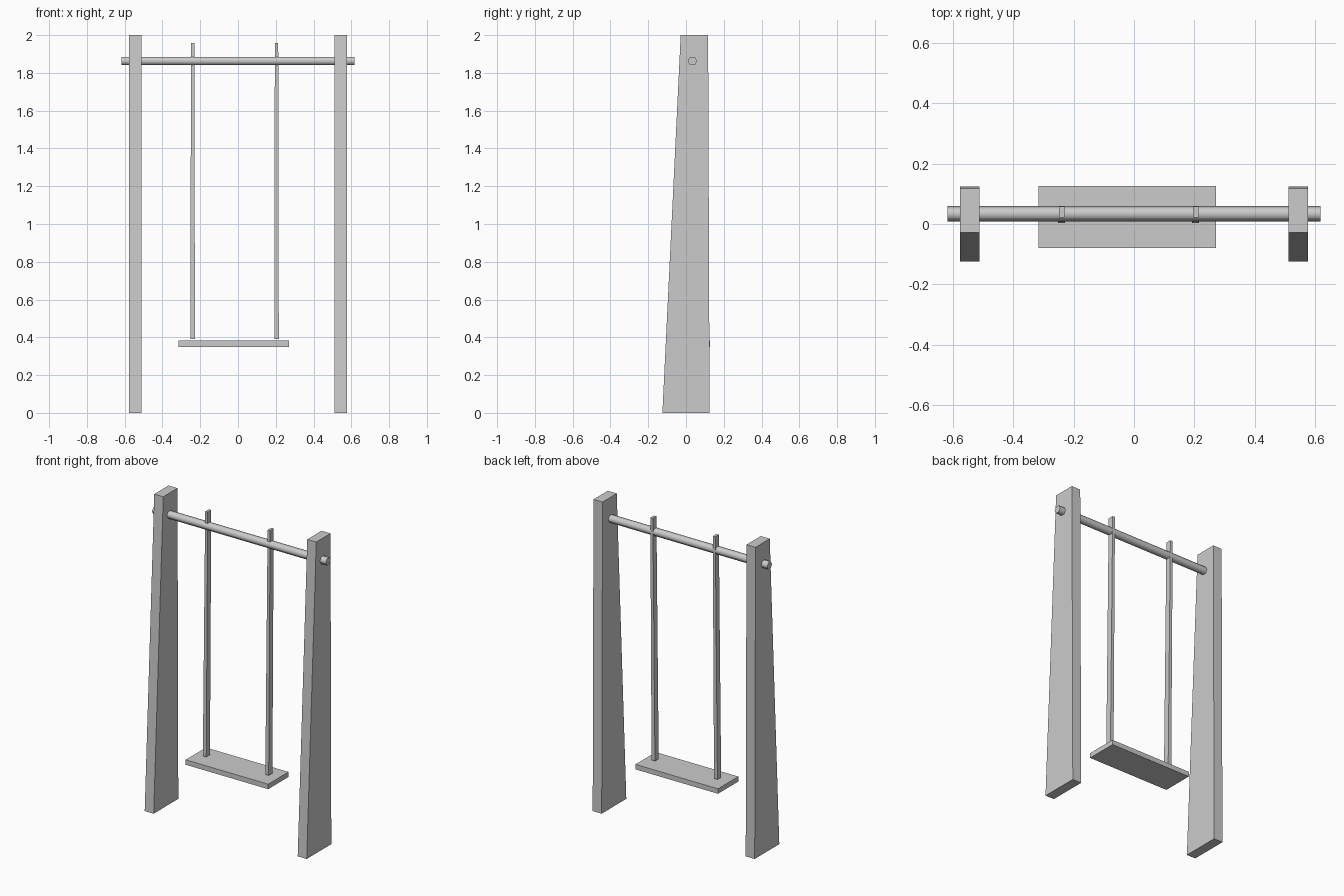
import bpy
import math

if "Cube" in bpy.data.objects:
    bpy.data.objects.remove(bpy.data.objects["Cube"])


def loft(name, bottom, top):
    """Tapered box between two rectangles given as (x0, x1, y0, y1, z)."""
    verts = []
    for x0, x1, y0, y1, z in (bottom, top):
        verts += [(x0, y0, z), (x1, y0, z), (x1, y1, z), (x0, y1, z)]
    faces = [(3, 2, 1, 0), (4, 5, 6, 7)]
    faces += [(i, (i + 1) % 4, (i + 1) % 4 + 4, i + 4) for i in range(4)]
    mesh = bpy.data.meshes.new(name)
    mesh.from_pydata(verts, [], faces)
    obj = bpy.data.objects.new(name, mesh)
    bpy.context.collection.objects.link(obj)
    return obj


# Side posts: sloped front edge, nearly upright back
for side, x in (("left", -0.544), ("right", 0.544)):
    loft(f"{side}_post",
         (x - 0.032, x + 0.032, -0.125, 0.125, 0.0),
         (x - 0.032, x + 0.032, -0.028, 0.117, 2.0))

# Crossbar running through both posts
bpy.ops.mesh.primitive_cylinder_add(vertices=6, radius=0.025, depth=1.236,
                                    location=(0, 0.034, 1.863),
                                    rotation=(0, math.pi / 2, 0))
bar = bpy.context.object
bar.name = "crossbar"
bpy.ops.object.shade_smooth_by_angle(angle=math.radians(65))

# Hanging straps, slightly narrower and further back at the top
for side, x in (("left", -0.24), ("right", 0.204)):
    loft(f"{side}_strap",
         (x - 0.012, x + 0.012, 0.003, 0.041, 0.392),
         (x - 0.009, x + 0.009, 0.022, 0.058, 1.957))

# Seat board
loft("seat",
     (-0.316, 0.271, -0.08, 0.126, 0.35),
     (-0.316, 0.271, -0.08, 0.126, 0.382))
